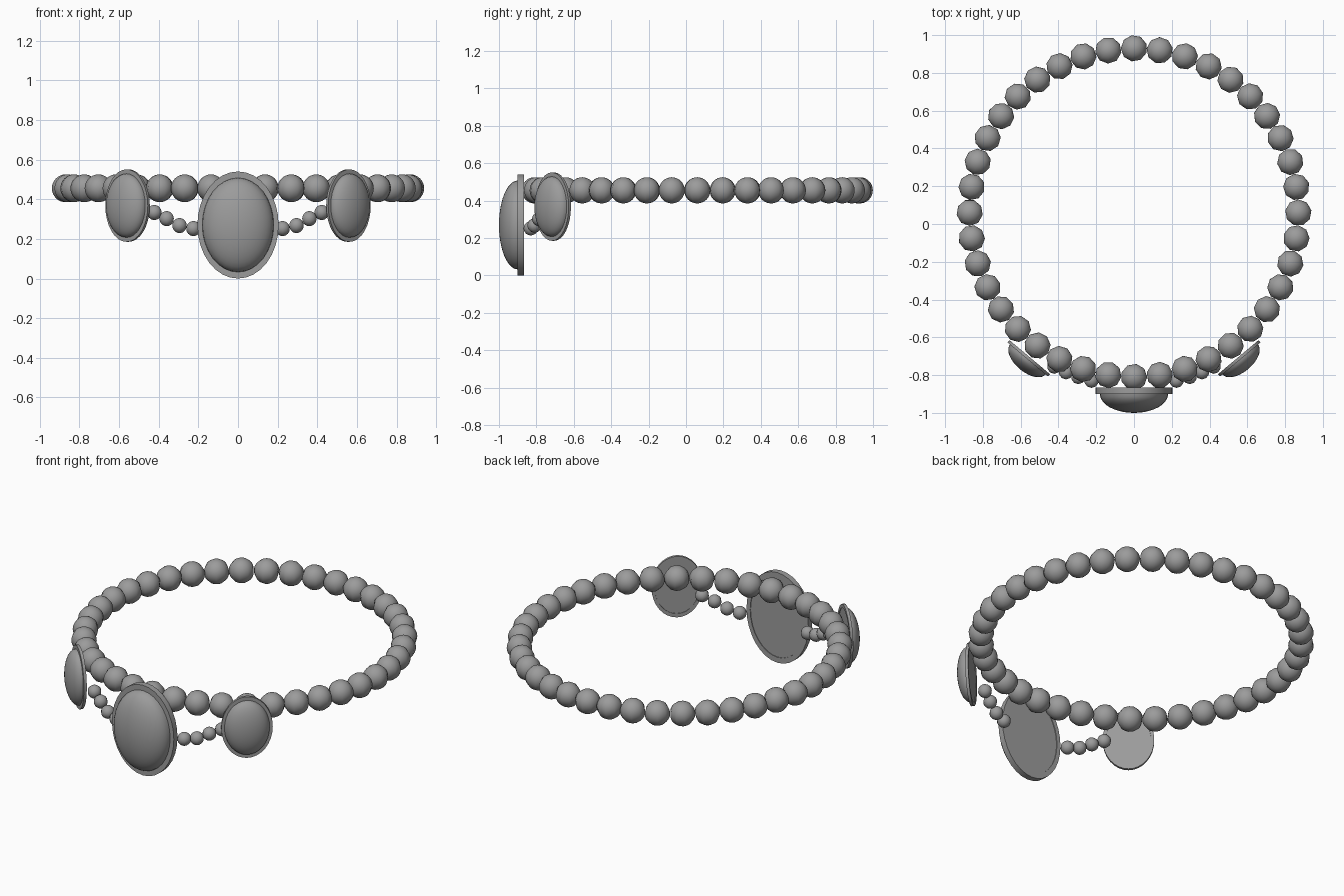
import bpy
import bmesh
from math import sin, cos, pi, radians
from mathutils import Matrix, Vector

cube = bpy.data.objects.get("Cube")
if cube:
    bpy.data.objects.remove(cube)

grey = bpy.data.materials.new("plain grey")
grey.use_nodes = True
color = (0.33, 0.33, 0.33, 1)
grey.diffuse_color = color
grey.node_tree.nodes["Principled BSDF"].inputs["Base Color"].default_value = color


def finish(bm, name):
    """Turn a bmesh into a smooth shaded grey object."""
    mesh = bpy.data.meshes.new(name)
    bmesh.ops.recalc_face_normals(bm, faces=bm.faces)
    bm.to_mesh(mesh)
    bm.free()
    mesh.materials.append(grey)
    obj = bpy.data.objects.new(name, mesh)
    bpy.context.collection.objects.link(obj)
    bpy.ops.object.select_all(action="DESELECT")
    obj.select_set(True)
    bpy.context.view_layer.objects.active = obj
    bpy.ops.object.shade_smooth_by_angle(angle=radians(45))
    return obj


def bead(name, center, radius, turn, sides):
    bm = bmesh.new()
    bmesh.ops.create_uvsphere(bm, u_segments=sides, v_segments=16, radius=radius)
    bmesh.ops.transform(bm, verts=bm.verts,
                        matrix=Matrix.Translation(center) @ Matrix.Rotation(turn, 4, "Z"))
    finish(bm, name)


def cabochon(name, center, half_width, half_height, thickness, depth, turn):
    """Oval plate with a raised rim and a domed stone, back at center, facing -y."""
    inner = 0.88
    profile = [(0, 0.004), (inner, 0.004), (inner, 0), (1, 0),
               (1, thickness), (inner, thickness)]
    steps = 10
    for i in range(1, steps + 1):
        a = pi / 2 * i / steps
        profile.append((inner * cos(a) if i < steps else 0, thickness + depth * sin(a)))
    bm = bmesh.new()
    verts = [bm.verts.new((r, -h, 0)) for r, h in profile]
    edges = [bm.edges.new(pair) for pair in zip(verts, verts[1:])]
    bmesh.ops.spin(bm, geom=verts + edges, cent=(0, 0, 0), axis=(0, 1, 0),
                   angle=2 * pi, steps=32)
    bmesh.ops.remove_doubles(bm, verts=bm.verts, dist=0.0005)
    bmesh.ops.transform(bm, verts=bm.verts,
                        matrix=Matrix.Translation(center) @ Matrix.Rotation(turn, 4, "Z")
                        @ Matrix.Diagonal((half_width, 1, half_height, 1)))
    finish(bm, name)


# Ring of large beads
count = 40
for i in range(count):
    a = 2 * pi * i / count
    bead("ring_bead", Vector((0.87 * cos(a), 0.06 + 0.87 * sin(a), 0.455)), 0.07, a, 9)

# Centre oval and the two angled side ovals
cabochon("centre_oval", Vector((0, -0.865, 0.27)), 0.205, 0.27, 0.035, 0.1, 0)
for side, label in ((1, "left"), (-1, "right")):
    cabochon(label + "_oval", Vector((side * 0.552, -0.705, 0.368)),
             0.14, 0.183, 0.016, 0.066, side * radians(40))
    # Sagging strand of small beads between the ovals
    for x, y, z in ((0.225, -0.83, 0.252), (0.295, -0.81, 0.267),
                    (0.36, -0.785, 0.302), (0.422, -0.755, 0.333)):
        bead(label + "_strand_bead", Vector((side * x, y, z)), 0.038, 0, 10)
